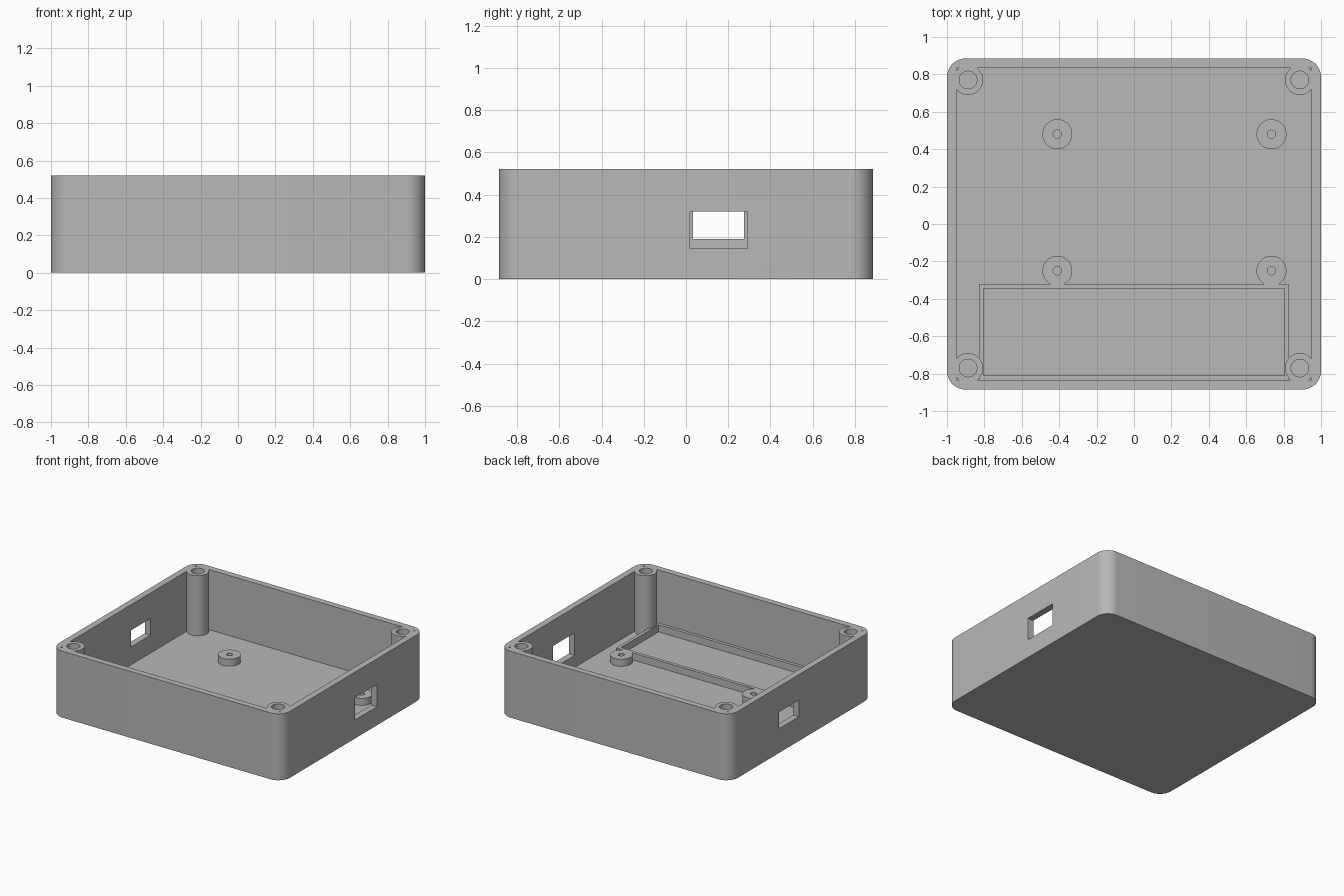
import bpy

if "Cube" in bpy.data.objects:
    bpy.data.objects.remove(bpy.data.objects["Cube"])

HEIGHT, FLOOR, LOW_TOP = 0.52, 0.05, 0.105
HALF_X, HALF_Y, WALL = 1.0, 0.885, 0.05

grey = bpy.data.materials.new("plain grey")
grey.use_nodes = True
grey.diffuse_color = (0.48, 0.48, 0.48, 1)
grey.node_tree.nodes["Principled BSDF"].inputs["Base Color"].default_value = (0.48, 0.48, 0.48, 1)


def finish(name):
    ob = bpy.context.object
    ob.name = name
    ob.data.materials.append(grey)
    return ob


def box(name, x0, x1, y0, y1, z0, z1):
    bpy.ops.mesh.primitive_cube_add(size=1, location=((x0 + x1) / 2, (y0 + y1) / 2, (z0 + z1) / 2))
    ob = finish(name)
    ob.scale = (x1 - x0, y1 - y0, z1 - z0)
    bpy.ops.object.transform_apply(location=True, rotation=False, scale=True)
    return ob


def cylinder(name, x, y, radius, z0, z1):
    bpy.ops.mesh.primitive_cylinder_add(vertices=48, radius=radius, depth=z1 - z0,
                                        location=(x, y, (z0 + z1) / 2))
    return finish(name)


def cut(target, cutter):
    mod = target.modifiers.new("cut", "BOOLEAN")
    mod.operation, mod.solver, mod.object = "DIFFERENCE", "EXACT", cutter
    bpy.context.view_layer.objects.active = target
    bpy.ops.object.modifier_apply(modifier=mod.name)
    bpy.data.objects.remove(cutter)


def smooth(ob):
    bpy.ops.object.select_all(action="DESELECT")
    ob.select_set(True)
    bpy.context.view_layer.objects.active = ob
    bpy.ops.object.shade_smooth_by_angle()


# Outer body with rounded upright corners
case = box("case", -HALF_X, HALF_X, -HALF_Y, HALF_Y, 0, HEIGHT)
weights = case.data.attributes.new("bevel_weight_edge", "FLOAT", "EDGE")
for edge in case.data.edges:
    a, b = (case.data.vertices[i].co for i in edge.vertices)
    weights.data[edge.index].value = float(abs(a.z - b.z) > 0.1)
bevel = case.modifiers.new("round corners", "BEVEL")
bevel.limit_method, bevel.width, bevel.segments = "WEIGHT", 0.1, 12
bpy.ops.object.modifier_apply(modifier=bevel.name)

# Cavity that leaves a screw post standing in each corner
cavity = box("cavity", WALL - HALF_X, HALF_X - WALL, WALL - HALF_Y, HALF_Y - WALL, FLOOR, 0.7)
corners = [(sx * 0.887, sy * 0.77) for sx in (-1, 1) for sy in (-1, 1)]
for x, y in corners:
    cut(cavity, cylinder("post", x, y, 0.08, 0, 0.8))
cut(case, cavity)

# Screw holes in the posts
for x, y in corners:
    cut(case, cylinder("screw_hole", x, y, 0.047, 0.2, 0.6))

# Connector openings in the two side walls
cut(case, box("left_opening", 0.92, 1.1, 0.02, 0.29, 0.145, 0.32))
cut(case, box("right_opening", -1.1, -0.92, 0.033, 0.275, 0.19, 0.32))
smooth(case)

# Low frame of the compartment on the floor
tray = box("compartment_frame", -0.83, 0.83, -0.84, -0.32, 0.04, LOW_TOP)
cut(tray, box("compartment_space", -0.805, 0.805, -0.81, -0.347, 0, 0.2))

# Board standoffs with pilot holes
for x in (-0.41, 0.735):
    for y in (-0.25, 0.48):
        standoff = cylinder("standoff", x, y, 0.08, 0.04, LOW_TOP)
        cut(standoff, cylinder("pilot_hole", x, y, 0.022, 0, 0.2))
        smooth(standoff)
